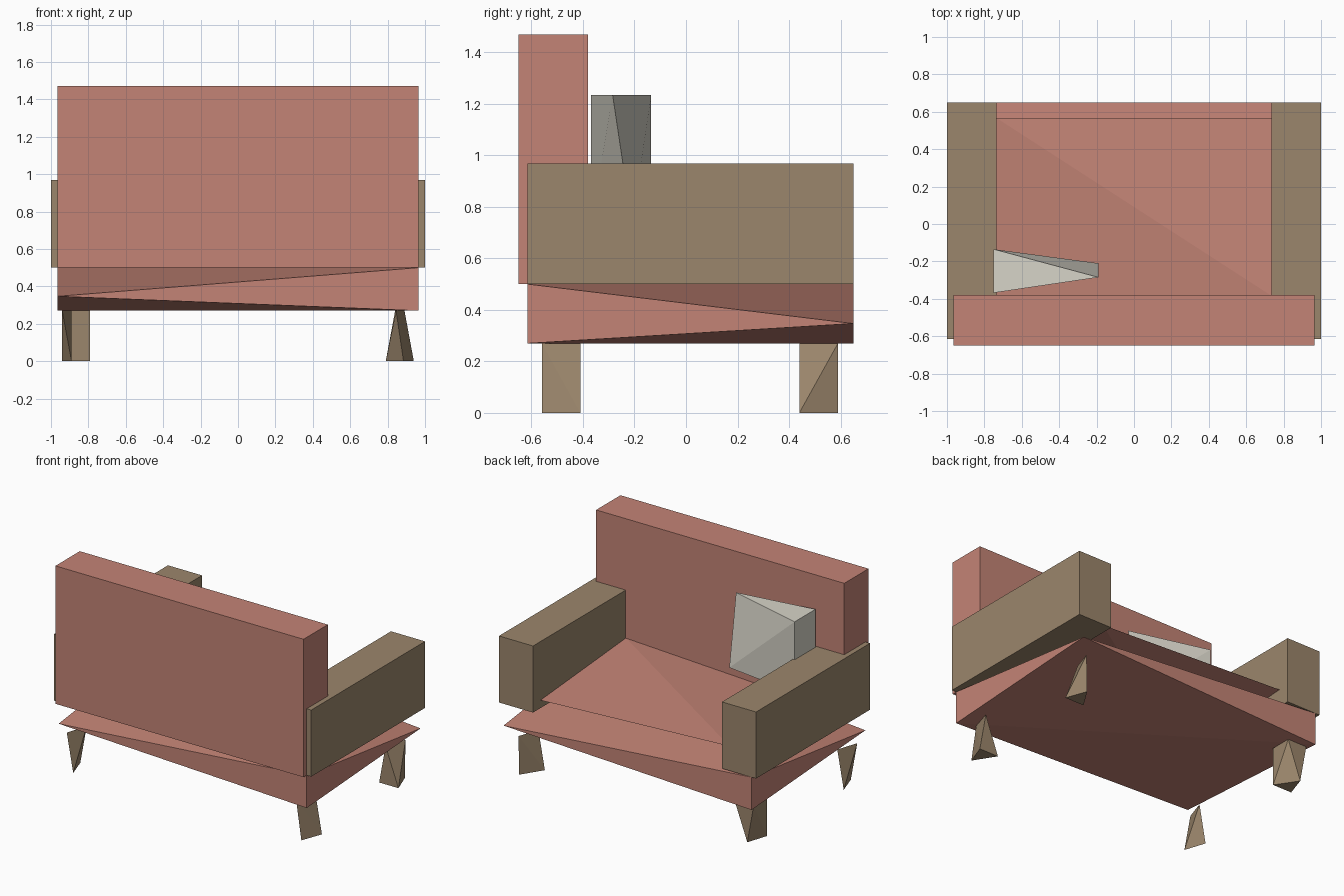
import bpy, bmesh

if "Cube" in bpy.data.objects:
    bpy.data.objects.remove(bpy.data.objects["Cube"])


def material(name, rgb):
    m = bpy.data.materials.new(name)
    m.diffuse_color = (*rgb, 1)
    m.use_nodes = True
    m.node_tree.nodes["Principled BSDF"].inputs["Base Color"].default_value = m.diffuse_color
    return m


fabric = material("rose_fabric", (0.55, 0.23, 0.18))
wood = material("tan_wood", (0.33, 0.24, 0.15))
linen = material("pale_linen", (0.68, 0.66, 0.58))


def hull(name, points, mat):
    """Flat-faced convex solid around a few corner points."""
    bm = bmesh.new()
    for p in points:
        bm.verts.new(p)
    bmesh.ops.convex_hull(bm, input=bm.verts)
    bmesh.ops.dissolve_limit(bm, angle_limit=0.01, verts=bm.verts, edges=bm.edges)
    bmesh.ops.recalc_face_normals(bm, faces=bm.faces)
    me = bpy.data.meshes.new(name)
    bm.to_mesh(me)
    bm.free()
    me.materials.append(mat)
    ob = bpy.data.objects.new(name, me)
    bpy.context.collection.objects.link(ob)
    return ob


def box(name, xs, ys, zs, mat):
    return hull(name, [(x, y, z) for x in xs for y in ys for z in zs], mat)


# Backrest and the two arms
box("backrest", (-0.965, 0.965), (-0.65, -0.38), (0.5, 1.47), fabric)
for side, s in (("left", -1), ("right", 1)):
    box(side + "_arm", (s * 0.735, s), (-0.615, 0.65), (0.5, 0.968), wood)

# Base: two full-height corners, two corners pinched to a tip
X, F, B = 0.965, -0.615, 0.65
hull("seat_base", [(X, F, 0.27), (X, F, 0.5), (-X, B, 0.27), (-X, B, 0.5),
                   (-X, F, 0.347), (X, B, 0.347)], fabric)

# Seat cushion: thin twisted wedge
hull("seat_cushion", [(0.737, -0.385, 0.63), (-0.737, 0.568, 0.625),
                      (-0.737, -0.385, 0.56), (0.737, 0.568, 0.555)], fabric)

# Pillow: triangular prism with a skewed tip
hull("pillow", [(-0.75, y, z) for y in (-0.368, -0.135) for z in (0.735, 1.235)]
     + [(-0.19, -0.285, 1.235), (-0.19, -0.21, 0.735)], linen)

# Legs: faceted tapers, each cut differently
T = 0.27
hull("front_right_leg", [(0.885, -0.56, 0), (0.79, -0.41, 0), (0.94, -0.41, 0),
                         (0.845, -0.56, T), (0.89, -0.41, T)], wood)
hull("back_right_leg", [(0.79, 0.44, 0), (0.94, 0.44, 0), (0.885, 0.59, 0),
                        (0.84, 0.44, T), (0.89, 0.59, T)], wood)
hull("front_left_leg", [(-0.89, -0.56, 0), (-0.94, -0.41, 0),
                        (-0.94, -0.56, T), (-0.89, -0.41, T)], wood)
hull("back_left_leg", [(-0.79, 0.44, 0), (-0.94, 0.44, 0), (-0.89, 0.59, 0)]
     + [(x, y, T) for x in (-0.94, -0.79) for y in (0.44, 0.59)], wood)
